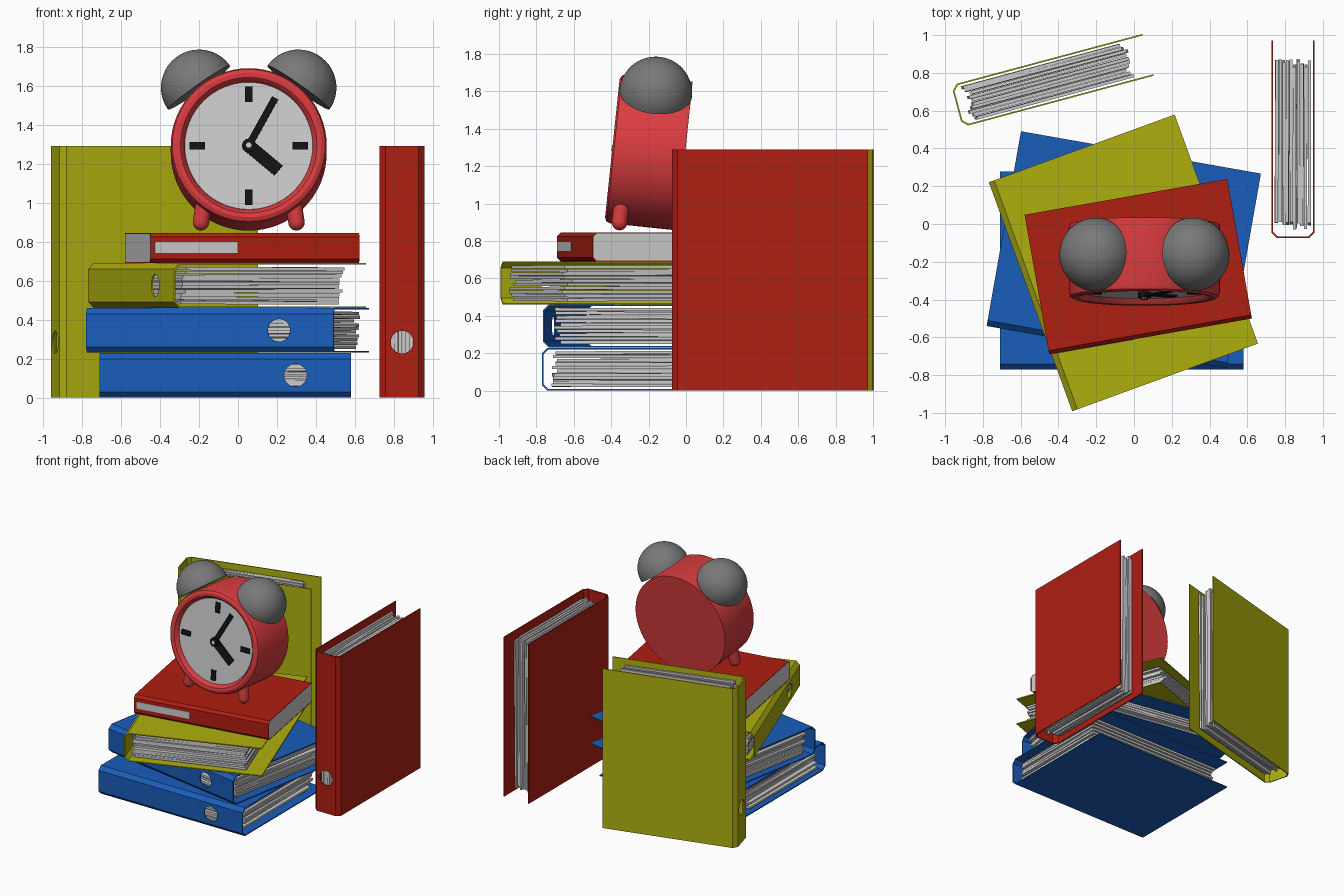
import bpy, bmesh, random
from math import radians, sin, cos, pi
from mathutils import Matrix, Vector

if "Cube" in bpy.data.objects:
    bpy.data.objects.remove(bpy.data.objects["Cube"])

random.seed(4)


def material(name, rgb):
    m = bpy.data.materials.new(name)
    m.diffuse_color = (*rgb, 1)
    m.use_nodes = True
    m.node_tree.nodes["Principled BSDF"].inputs["Base Color"].default_value = m.diffuse_color
    return m


BLUE = material("blue", (0.01, 0.11, 0.50))
YELLOW = material("yellow", (0.43, 0.43, 0.005))
RED = material("red", (0.43, 0.013, 0.006))
CLOCK_RED = material("clock_red", (0.70, 0.045, 0.05))
BLACK = material("black", (0.006, 0.006, 0.006))
STEEL = material("steel", (0.19, 0.19, 0.19))


def finish(bm, name, matrix, mat=None, smooth=False):
    bmesh.ops.recalc_face_normals(bm, faces=bm.faces)
    me = bpy.data.meshes.new(name)
    bm.to_mesh(me)
    bm.free()
    ob = bpy.data.objects.new(name, me)
    bpy.context.collection.objects.link(ob)
    ob.matrix_world = matrix
    if mat:
        me.materials.append(mat)
    if smooth:
        bpy.ops.object.select_all(action='DESELECT')
        ob.select_set(True)
        bpy.context.view_layer.objects.active = ob
        bpy.ops.object.shade_smooth_by_angle(angle=radians(30))
    return ob


def add_box(bm, center, size, rot=Matrix()):
    m = Matrix.Translation(center) @ rot @ Matrix.Diagonal((*size, 1))
    bmesh.ops.create_cube(bm, size=1, matrix=m)


def prism(name, profile, length, matrix, mat=None):
    """Extrude a (y, z) outline along local x, centred."""
    bm = bmesh.new()
    face = bm.faces.new([bm.verts.new((-length / 2, y, z)) for y, z in profile])
    ext = bmesh.ops.extrude_face_region(bm, geom=[face])["geom"]
    bmesh.ops.translate(bm, vec=(length, 0, 0),
                        verts=[v for v in ext if isinstance(v, bmesh.types.BMVert)])
    return finish(bm, name, matrix, mat)


def lathe(name, profile, matrix, mat=None, steps=64):
    """Revolve an (r, y) profile about local y."""
    bm = bmesh.new()
    vs = [bm.verts.new((r, y, 0)) for r, y in profile]
    es = [bm.edges.new(p) for p in zip(vs, vs[1:])]
    bmesh.ops.spin(bm, geom=vs + es, axis=(0, 1, 0), cent=(0, 0, 0),
                   angle=2 * pi, steps=steps)
    bmesh.ops.remove_doubles(bm, verts=bm.verts, dist=1e-5)
    return finish(bm, name, matrix, mat, True)


def cover_outline(depth, thick, chamfer, inset=0.0):
    i, c = inset, chamfer - inset * 0.4
    return [(depth, i), (i + c, i), (i, i + c), (i, thick - i - c),
            (i + c, thick - i), (depth, thick - i)]


# Binders: folded cover with a finger hole, and loose sheets inside
L, D, T, WALL = 1.29, 1.047, 0.229, 0.008


def binder(name, mat, matrix):
    outline = cover_outline(D, T, 0.03) + cover_outline(D, T, 0.03, WALL)[::-1]
    cover = prism(name + "_cover", outline, L, matrix, mat)

    bm = bmesh.new()
    hole = Matrix.Translation((L / 2 - 0.285, 0, T / 2)) @ Matrix.Rotation(pi / 2, 4, 'X')
    bmesh.ops.create_cone(bm, cap_ends=True, segments=32, radius1=0.058,
                          radius2=0.058, depth=0.05, matrix=hole)
    cutter = finish(bm, name + "_hole_cutter", matrix)
    cutter.hide_render = True
    mod = cover.modifiers.new("hole", 'BOOLEAN')
    mod.operation, mod.object, mod.solver = 'DIFFERENCE', cutter, 'EXACT'
    bpy.context.view_layer.objects.active = cover
    bpy.ops.object.modifier_apply(modifier=mod.name)
    bpy.data.objects.remove(cutter)

    bm = bmesh.new()
    n = 10
    pitch = (T - 2 * WALL - 0.02) / n
    for i in range(n):
        z = WALL + 0.01 + pitch * (i + 0.5)
        tilt = (Matrix.Rotation(random.uniform(-0.012, 0.012), 4, 'Z')
                @ Matrix.Rotation(random.uniform(-0.004, 0.004), 4, 'X')
                @ Matrix.Rotation(random.uniform(-0.003, 0.003), 4, 'Y'))
        add_box(bm, (random.uniform(-0.02, 0.02), 0.5 + random.uniform(-0.018, 0.018), z),
                (1.2, 0.86, pitch * 0.85), tilt)
    finish(bm, name + "_pages", matrix)


def place(x, y, z, deg, upright=False):
    m = Matrix.Translation((x, y, z)) @ Matrix.Rotation(radians(deg), 4, 'Z')
    return m @ Matrix.Rotation(pi / 2, 4, 'Y') if upright else m


binder("bottom_blue_binder", BLUE, place(-0.065, -0.77, 0, 0))
binder("upper_blue_binder", BLUE, place(-0.145, -0.652, 0.231, -10))
binder("lying_yellow_binder", YELLOW, place(-0.548, -0.385, 0.461, -70))
binder("standing_red_binder", RED, place(0.727, -0.075, L / 2, 0, True))
binder("standing_yellow_binder", YELLOW, place(-0.967, 0.735, L / 2, -75, True))

# Closed red book with page block and blank spine label
book = place(0.0875, -0.595, 0.691, 10)
BD, BT = 0.75, 0.154
inner = cover_outline(BD, BT, 0.02, 0.005)
prism("red_book_cover", cover_outline(BD, BT, 0.02) + inner[::-1], 1.09, book, RED)
prism("red_book_pages", inner, 1.088, book)
bm = bmesh.new()
add_box(bm, (-0.308, 0, 0.08), (0.43, 0.006, 0.055))
finish(bm, "red_book_label", book)

# Alarm clock, leaning back
clock = Matrix.Translation((0.055, -0.20, 1.275)) @ Matrix.Rotation(radians(-6), 4, 'X')
lathe("clock_case", [(0, 0.195), (0.4, 0.195), (0.4, -0.165), (0.392, -0.185),
                     (0.372, -0.195), (0.35, -0.192), (0.338, -0.18),
                     (0.328, -0.155), (0, -0.155)], clock, CLOCK_RED)
lathe("clock_dial", [(0, -0.156), (0.328, -0.156), (0.328, -0.162), (0, -0.162)], clock)

# Hour marks
bm = bmesh.new()
for k in range(4):
    r = Matrix.Rotation(k * pi / 2, 4, 'Y')
    add_box(bm, r @ Vector((0, -0.165, 0.265)), (0.04, 0.012, 0.08), r)
finish(bm, "hour_marks", clock, BLACK)


# Hands and hub
def hand(name, deg, length, width, y):
    bm = bmesh.new()
    r = Matrix.Rotation(radians(deg), 4, 'Y')
    add_box(bm, r @ Vector((0, y, length / 2)), (width, 0.01, length), r)
    finish(bm, name, clock, BLACK)


hand("minute_hand", 29, 0.28, 0.036, -0.182)
hand("hour_hand", 130, 0.2, 0.066, -0.171)
lathe("hand_hub", [(0, -0.16), (0.034, -0.16), (0.034, -0.192), (0, -0.192)], clock, BLACK, 24)
lathe("hub_pin", [(0, -0.19), (0.014, -0.19), (0.014, -0.198), (0, -0.198)], clock, None, 16)

# Bells and feet, mirrored left and right
R = 0.195
dome = [(0, 0)] + [(R * cos(a), R * sin(a)) for a in (pi / 2 * i / 16 for i in range(16))] + [(0, R)]
FR = 0.042
foot = ([(0, -0.10), (FR, -0.10)]
        + [(FR * cos(a), FR * sin(a)) for a in (pi / 2 * i / 6 for i in range(6))] + [(0, FR)])
for side, s in (("left", -1), ("right", 1)):
    up = Vector((s * sin(radians(35)), 0, cos(radians(35))))
    m = clock @ Matrix.Translation((s * 0.255, 0.005, 0.318)) @ up.to_track_quat('Y', 'Z').to_matrix().to_4x4()
    lathe(side + "_bell", dome, m, STEEL, 48)
    down = Vector((s * 0.15, 0, -1)).normalized()
    m = clock @ Matrix.Translation((s * 0.245, -0.115, -0.39)) @ down.to_track_quat('Y', 'Z').to_matrix().to_4x4()
    lathe(side + "_foot", foot, m, CLOCK_RED, 24)
